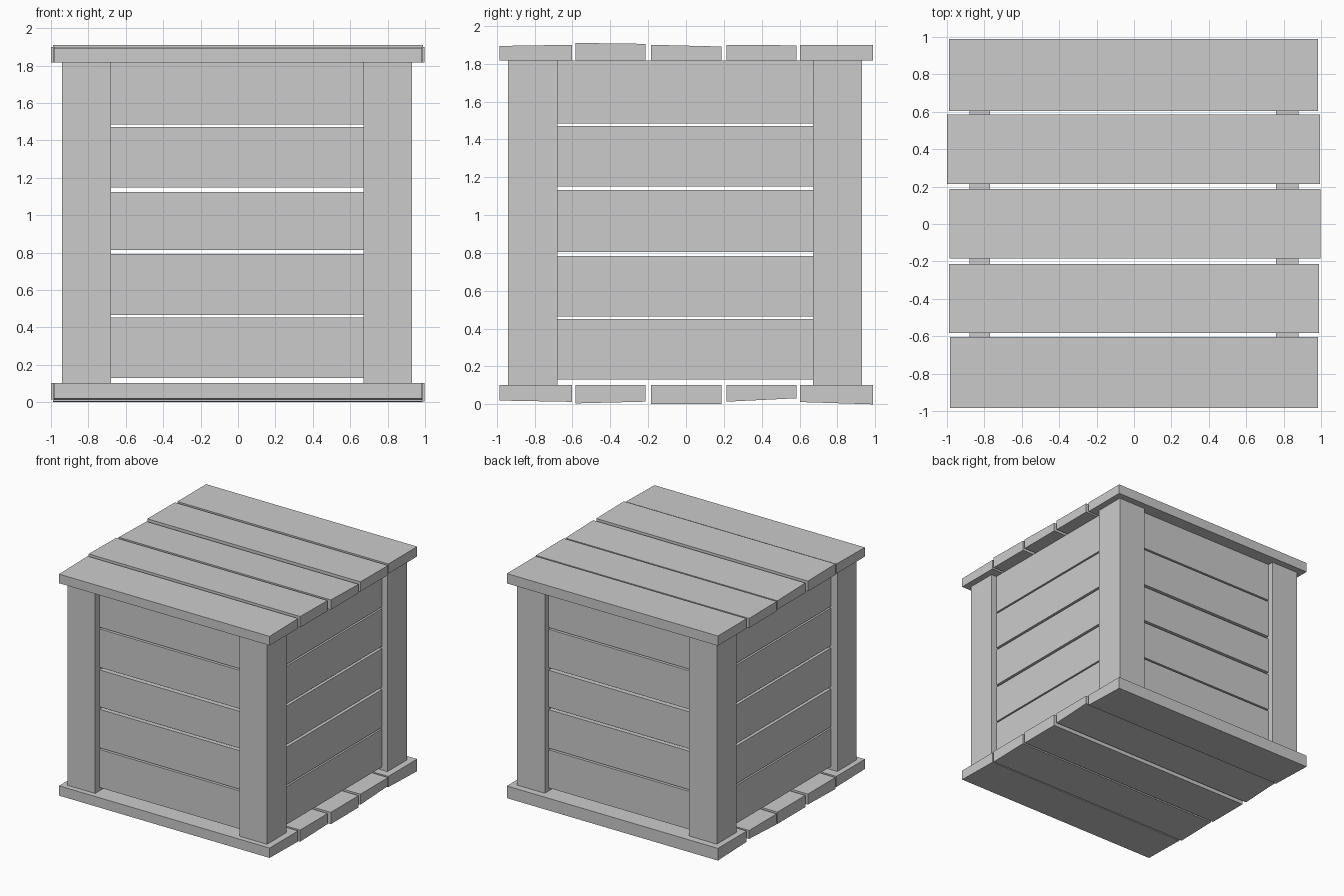
import bpy, bmesh

if "Cube" in bpy.data.objects:
    bpy.data.objects.remove(bpy.data.objects["Cube"])


def box(name, x, y, z_low, z_high):
    """Box whose bottom and top heights may differ between its -y and +y edges."""
    bm = bmesh.new()
    bmesh.ops.create_cube(bm, size=2)
    for v in bm.verts:
        ix, iy, iz = (int(c > 0) for c in v.co)
        v.co = (x[ix], y[iy], (z_low, z_high)[iz][iy])
    mesh = bpy.data.meshes.new(name)
    bm.to_mesh(mesh)
    bm.free()
    ob = bpy.data.objects.new(name, mesh)
    bpy.context.collection.objects.link(ob)
    return ob


def flat(v):
    return (v, v)


# Lid and base planks: x ends, y edges, worn underside and worn top heights
planks = [
    ((-0.985, 0.985), (-0.985, -0.603), (0.020, 0.013), (1.894, 1.900)),
    ((-0.99, 0.99), (-0.583, -0.215), (0.005, 0.014), (1.910, 1.905)),
    ((-0.987, 0.998), (-0.185, 0.187), (0.003, 0.003), (1.900, 1.891)),
    ((-1.0, 0.995), (0.215, 0.585), (0.014, 0.032), (1.900, 1.897)),
    ((-0.99, 0.985), (0.603, 0.988), (0.012, 0.0), (1.900, 1.900)),
]
for i, (x, y, under, over) in enumerate(planks, 1):
    box(f"base_plank_{i}", x, y, under, flat(0.103))
    box(f"lid_plank_{i}", x, y, flat(1.817), over)

# Corner posts
spans = {"low": (-0.94, -0.68), "high": (0.67, 0.93)}
for side, x in (("left", spans["low"]), ("right", spans["high"])):
    for end, y in (("front", spans["low"]), ("back", spans["high"])):
        box(f"{end}_{side}_post", x, y, flat(0.10), flat(1.82))

# Wall slats, recessed between the posts
front_rows = [(0.13, 0.452), (0.466, 0.792), (0.813, 1.125), (1.147, 1.472), (1.486, 1.818)]
side_rows = [(0.13, 0.452), (0.465, 0.785), (0.806, 1.132), (1.152, 1.470), (1.484, 1.818)]
length = (-0.76, 0.75)
near, far = (-0.88, -0.77), (0.76, 0.88)
for i in range(5):
    a, b = front_rows[i]
    box(f"front_slat_{i + 1}", length, near, flat(a), flat(b))
    box(f"back_slat_{i + 1}", length, far, flat(a), flat(b))
    a, b = side_rows[i]
    box(f"left_slat_{i + 1}", near, length, flat(a), flat(b))
    box(f"right_slat_{i + 1}", far, length, flat(a), flat(b))
